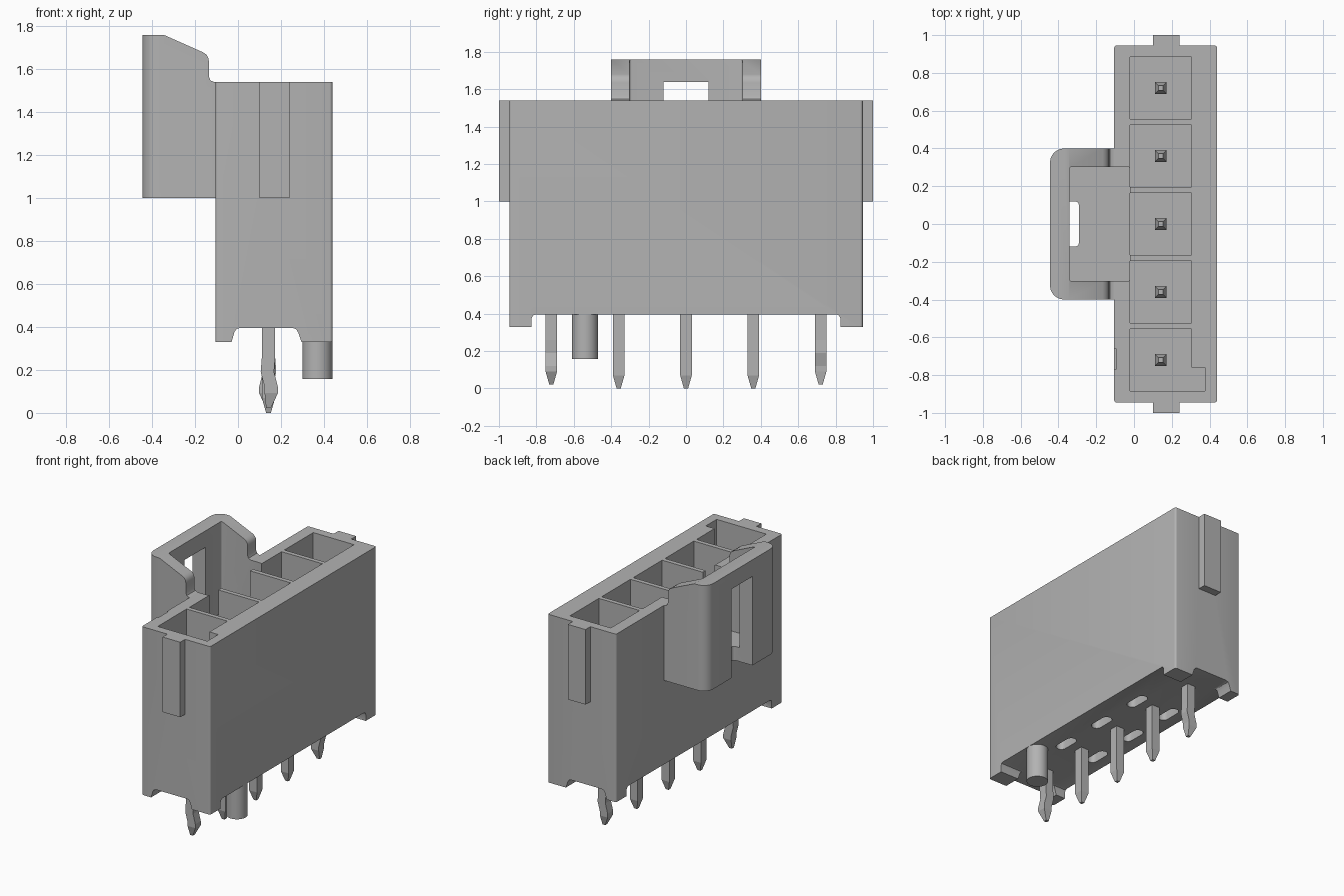
import bpy, bmesh, math
from mathutils import Vector

if "Cube" in bpy.data.objects:
    bpy.data.objects.remove(bpy.data.objects["Cube"], do_unlink=True)

GREY = (0.45, 0.45, 0.45, 1.0)
mat = bpy.data.materials.new("plain grey")
mat.use_nodes = True
mat.diffuse_color = GREY
mat.node_tree.nodes["Principled BSDF"].inputs["Base Color"].default_value = GREY


def finish(name, bm):
    bmesh.ops.recalc_face_normals(bm, faces=bm.faces)
    me = bpy.data.meshes.new(name)
    bm.to_mesh(me)
    bm.free()
    me.materials.append(mat)
    ob = bpy.data.objects.new(name, me)
    bpy.context.collection.objects.link(ob)
    return ob


def prism(name, pts, axis, lo, hi, bevel=0.0, edge_test=None, segments=4):
    """Extrude a 2D profile along x (y,z points), y (x,z points) or z (x,y points)."""
    place = {"x": lambda a, b, t: (t, a, b),
             "y": lambda a, b, t: (a, t, b),
             "z": lambda a, b, t: (a, b, t)}[axis]
    bm = bmesh.new()
    face = bm.faces.new([bm.verts.new(place(a, b, lo)) for a, b in pts])
    ext = bmesh.ops.extrude_face_region(bm, geom=[face])
    moved = [g for g in ext["geom"] if isinstance(g, bmesh.types.BMVert)]
    bmesh.ops.translate(bm, vec=Vector(place(0, 0, hi - lo)), verts=moved)
    if bevel:
        def upright(e):
            d = e.verts[0].co - e.verts[1].co
            return abs(d.x) < 1e-5 and abs(d.y) < 1e-5
        edges = [e for e in bm.edges if upright(e) and (edge_test is None or edge_test(e))]
        bmesh.ops.bevel(bm, geom=edges, offset=bevel, segments=segments,
                        profile=0.5, affect='EDGES')
    return finish(name, bm)


def box(name, x, y, z, bevel=0.0):
    pts = [(x[0], y[0]), (x[1], y[0]), (x[1], y[1]), (x[0], y[1])]
    return prism(name, pts, "z", z[0], z[1], bevel)


def combine(target, tool, op):
    mod = target.modifiers.new("combine", 'BOOLEAN')
    mod.operation, mod.solver, mod.object = op, 'EXACT', tool
    bpy.context.view_layer.objects.active = target
    bpy.ops.object.modifier_apply(modifier=mod.name)
    bpy.data.objects.remove(tool, do_unlink=True)


def cut(tool):
    combine(housing, tool, 'DIFFERENCE')


def smooth(ob, angle):
    bpy.ops.object.select_all(action='DESELECT')
    ob.select_set(True)
    bpy.context.view_layer.objects.active = ob
    bpy.ops.object.shade_smooth_by_angle(angle=math.radians(angle))


PITCH, PIN_X = 0.36, 0.142
centres = [PITCH * i for i in (-2, -1, 0, 1, 2)]

# Housing block with end rails
housing = box("housing", (-0.105, 0.44), (-0.945, 0.945), (0.33, 1.54), 0.014)
for s in (-1, 1):
    ys = sorted((s * 0.9, s * 1.0))
    combine(housing, box("rail", (0.10, 0.24), ys, (1.0, 1.54)), 'UNION')

# Latch frame with sloped cheeks and rounded outer corners
latch_profile = [(-0.445, 1.0), (-0.445, 1.76), (-0.345, 1.76), (-0.165, 1.68),
                 (-0.147, 1.668), (-0.138, 1.652), (-0.135, 1.635), (-0.135, 1.565),
                 (-0.128, 1.548), (-0.110, 1.54), (-0.06, 1.54), (-0.06, 1.0)]
latch = prism("latch", latch_profile, "y", -0.4, 0.4, 0.075,
              lambda e: e.verts[0].co.x < -0.44, 6)
combine(housing, latch, 'UNION')

# Contact cells, with the keyed corner in the first one
for y in centres:
    cut(box("cell", (-0.02, 0.305), (y - 0.164, y + 0.164), (0.55, 2.0)))
cut(box("key_slot", (0.25, 0.375), (-0.884, -0.76), (0.55, 2.0)))

# Latch pocket, window and shallow marker notch
cut(box("pocket", (-0.342, -0.019), (-0.302, 0.302), (1.1, 2.0), 0.012))
cut(box("window", (-0.6, -0.292), (-0.12, 0.12), (0.9, 1.64), 0.02))
cut(box("marker", (-0.2, -0.095), (-0.77, -0.66), (1.42, 1.7)))

# Raised underside that leaves four corner feet
cut(prism("end_arch", [(-0.03, 0.3), (-0.03, 0.33), (-0.017, 0.375), (-0.008, 0.389),
                       (0.008, 0.396), (0.255, 0.396), (0.271, 0.389), (0.28, 0.375),
                       (0.295, 0.33), (0.295, 0.3)], "y", -1.2, 1.2))
cut(prism("side_arch", [(-0.825, 0.3), (-0.825, 0.376), (-0.819, 0.39), (-0.805, 0.396),
                        (0.805, 0.396), (0.819, 0.39), (0.825, 0.376), (0.825, 0.3)],
          "x", -0.7, 0.7))

# Blind relief slots on both sides of the middle pins
for y in centres[1:4]:
    for x in (0.01, 0.275):
        cut(box("relief", (x - 0.035, x + 0.035), (y - 0.085, y + 0.085), (0.3, 0.48), 0.033))
smooth(housing, 30)


# Square contact pins, from solder tip to mating tip
def pin(name, y, bend, tip):
    stations = [(tip, 0.0, 0.011), (tip + 0.07, bend, 0.031), (0.12, bend, 0.031),
                (0.19, -0.4 * bend, 0.031), (0.26, 0.0, 0.031), (1.06, 0.0, 0.031),
                (1.12, 0.0, 0.012)]
    bm = bmesh.new()
    rings = []
    for z, dx, h in stations:
        rings.append([bm.verts.new((PIN_X + dx + sx * h, y + sy * h, z))
                      for sx, sy in ((-1, -1), (1, -1), (1, 1), (-1, 1))])
    for a, b in zip(rings, rings[1:]):
        for i in range(4):
            j = (i + 1) % 4
            bm.faces.new((a[i], a[j], b[j], b[i]))
    bm.faces.new(rings[0])
    bm.faces.new(rings[-1])
    return finish(name, bm)


for i, y in enumerate(centres):
    bend = {0: 0.013, 4: -0.013}.get(i, 0.0)
    pin(f"pin_{i + 1}", y, bend, 0.022 if bend else 0.0)

# Round locating peg
circle = [(0.37 + 0.07 * math.cos(a), -0.54 + 0.07 * math.sin(a))
          for a in (math.tau * k / 32 for k in range(32))]
peg = prism("locating_peg", circle, "z", 0.157, 0.42)
smooth(peg, 30)
